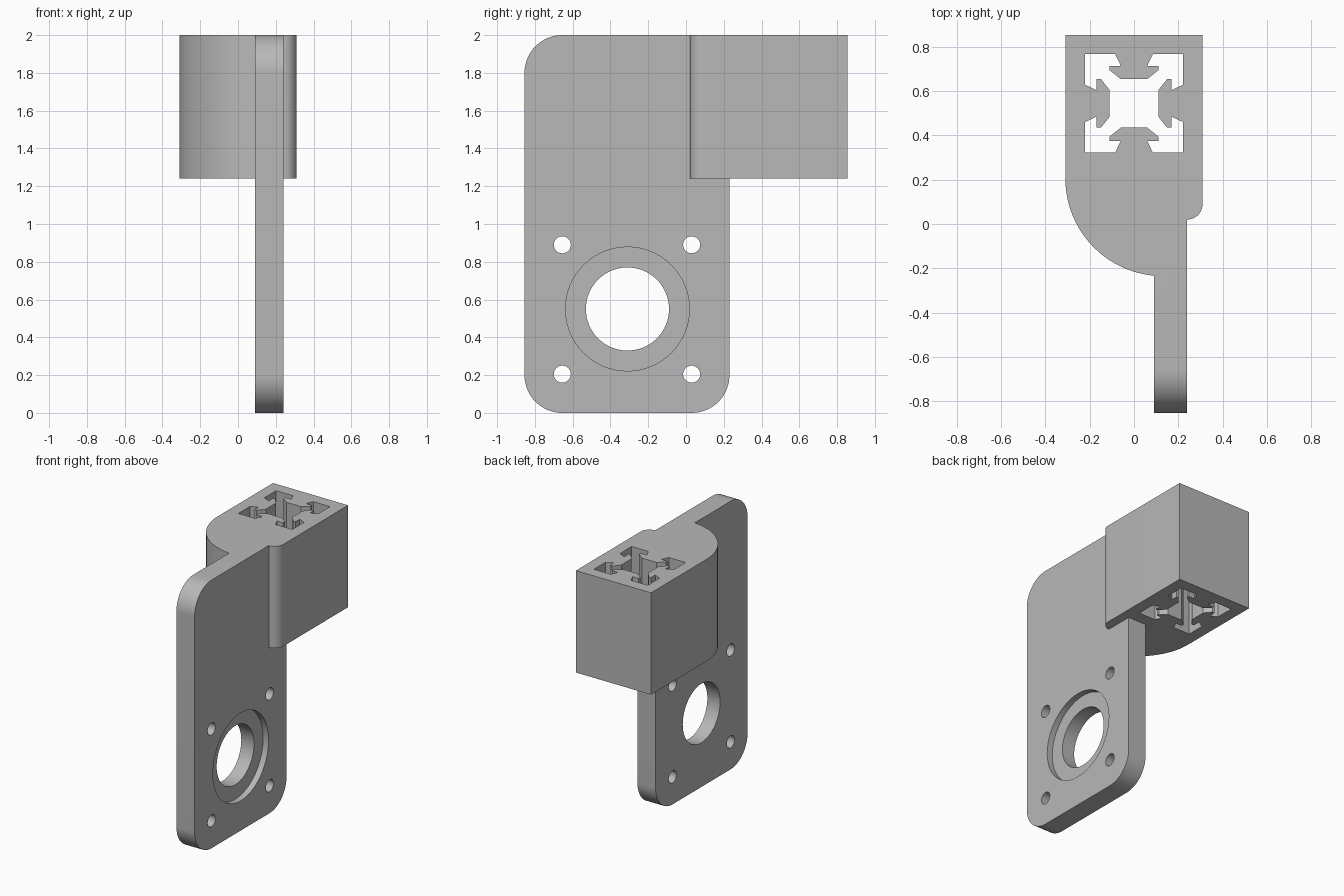
import bpy
import bmesh
from math import cos, sin, radians
from mathutils import Vector

cube = bpy.data.objects.get("Cube")
if cube:
    bpy.data.objects.remove(cube, do_unlink=True)

grey = bpy.data.materials.new("plain grey")
grey.use_nodes = True
colour = (0.48, 0.48, 0.48, 1)
grey.diffuse_color = colour
grey.node_tree.nodes["Principled BSDF"].inputs["Base Color"].default_value = colour


def arc(cx, cy, r, start, end, steps=24):
    angles = [radians(start + (end - start) * i / steps) for i in range(steps + 1)]
    return [(cx + r * cos(a), cy + r * sin(a)) for a in angles]


def prism(name, outline, axis, low, high):
    """Extrude an outline along z (points are x, y) or along x (points are y, z)."""
    bm = bmesh.new()
    place = (lambda p: (p[0], p[1], low)) if axis == "z" else (lambda p: (low, p[0], p[1]))
    face = bm.faces.new([bm.verts.new(place(p)) for p in outline])
    span = high - low
    offset = Vector((0, 0, span)) if axis == "z" else Vector((span, 0, 0))
    result = bmesh.ops.extrude_face_region(bm, geom=[face], use_keep_orig=True)
    moved = [v for v in result["geom"] if isinstance(v, bmesh.types.BMVert)]
    bmesh.ops.translate(bm, verts=moved, vec=offset)
    bmesh.ops.recalc_face_normals(bm, faces=bm.faces)
    mesh = bpy.data.meshes.new(name)
    bm.to_mesh(mesh)
    bm.free()
    mesh.materials.append(grey)
    obj = bpy.data.objects.new(name, mesh)
    bpy.context.collection.objects.link(obj)
    return obj


def combine(target, other, operation):
    """Apply a boolean and discard the second solid."""
    bpy.context.view_layer.objects.active = target
    mod = target.modifiers.new(operation, "BOOLEAN")
    mod.operation, mod.solver, mod.object = operation, "EXACT", other
    bpy.ops.object.modifier_apply(modifier=mod.name)
    bpy.data.objects.remove(other, do_unlink=True)


# Upright mounting plate with three rounded corners
front, back, top, r = -0.855, 0.23, 2.0, 0.2
plate_outline = (arc(front + r, r, r, 270, 180) + arc(front + r, top - r, r, 180, 90)
                 + [(back, top)] + arc(back - r, r, r, 0, -90))
bracket = prism("mounting_bracket", plate_outline, "x", 0.09, 0.24)

# Socket block with a large curved shoulder and a small rounded edge
block_outline = ([(0.31, 0.855), (-0.31, 0.855)] + arc(0.13, 0.205, 0.44, 180, 270, 40)
                 + [(0.165, -0.2)] + arc(0.24, 0.09, 0.07, -90, 0, 12))
combine(bracket, prism("socket_block", block_outline, "z", 1.24, top), "UNION")

# Slotted profile opening: one lug repeated on four sides
half = 0.2225
lug = [(-0.085, half), (-0.06, 0.17), (-0.11, 0.17), (-0.11, 0.15), (-0.06, 0.11)]
side = [(-half, half)] + lug + [(-x, y) for x, y in reversed(lug)]
slot = []
for turn in range(4):
    slot += [(x, y + 0.545) for x, y in side]
    side = [(y, -x) for x, y in side]
combine(bracket, prism("slot_cutter", slot, "z", 1.1, 2.1), "DIFFERENCE")

# Motor opening, shallow round recess and four screw holes
holes = [(-0.31, 0.55, 0.22, 0), (-0.31, 0.55, 0.328, 0.195)]
holes += [(y, z, 0.045, 0) for y in (-0.655, 0.03) for z in (0.205, 0.89)]
for y, z, radius, depth in holes:
    circle = arc(y, z, radius, 0, 360, 64)[:-1]
    combine(bracket, prism("hole_cutter", circle, "x", depth, 0.4), "DIFFERENCE")

# Smooth the curved walls and keep the edges crisp
bpy.ops.object.select_all(action="DESELECT")
bracket.select_set(True)
bpy.context.view_layer.objects.active = bracket
bpy.ops.object.shade_smooth_by_angle(angle=radians(25))
